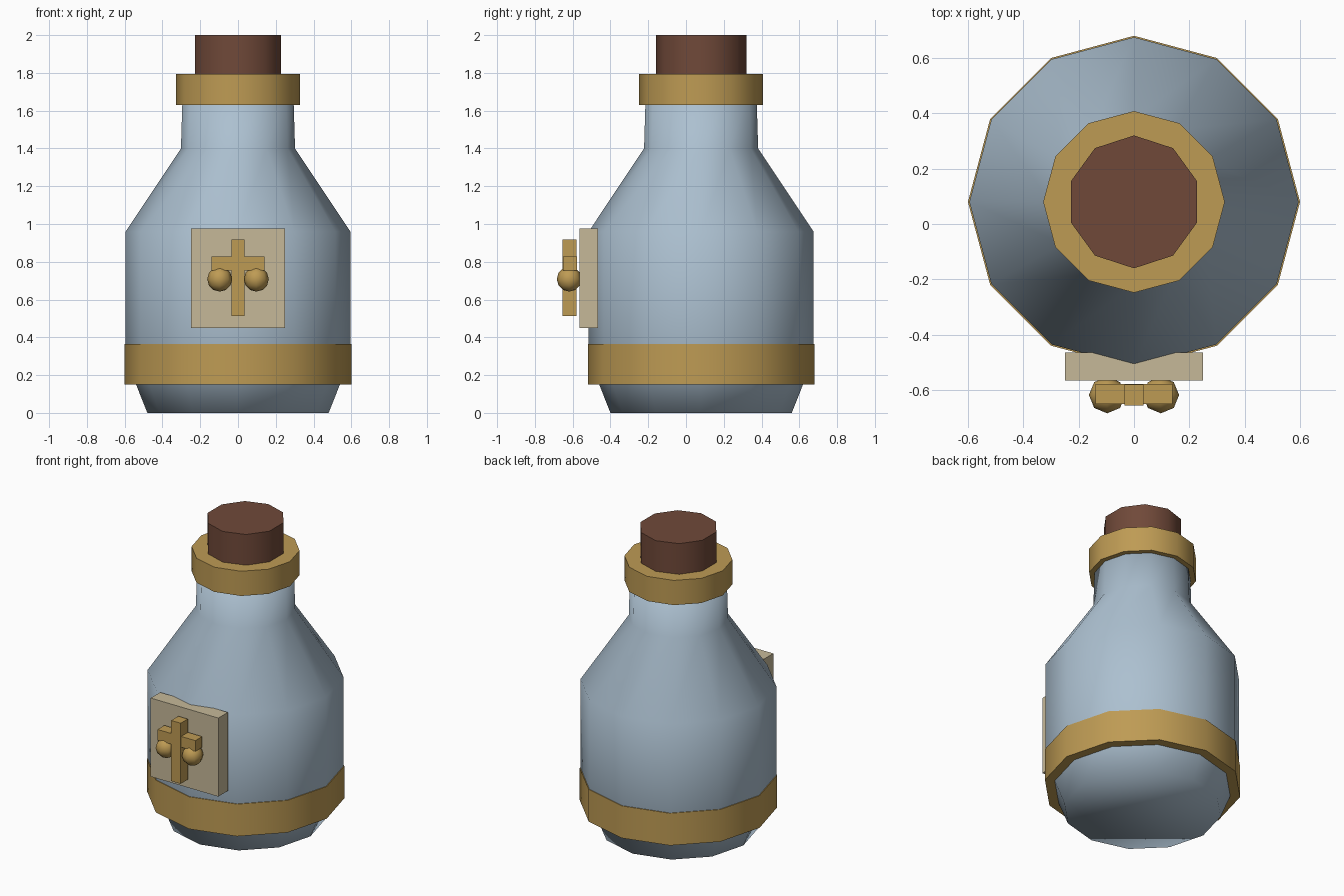
import bpy, bmesh, math
from mathutils import Matrix, Vector

cube = bpy.data.objects.get("Cube")
if cube:
    bpy.data.objects.remove(cube, do_unlink=True)

AXIS_Y = 0.08  # the bottle stands slightly behind the centre


def material(name, rgb):
    mat = bpy.data.materials.new(name)
    mat.use_nodes = True
    linear = [((c / 255 + 0.055) / 1.055) ** 2.4 for c in rgb] + [1]
    mat.diffuse_color = linear
    mat.node_tree.nodes["Principled BSDF"].inputs["Base Color"].default_value = linear
    return mat


glass = material("pale blue glass", (172, 192, 208))
gold = material("gold", (190, 155, 84))
cork = material("brown cork", (112, 73, 57))
paper = material("parchment", (198, 185, 153))


def finish(name, bm, mat, smooth_angle=None):
    bmesh.ops.recalc_face_normals(bm, faces=bm.faces)
    mesh = bpy.data.meshes.new(name)
    bm.to_mesh(mesh)
    bm.free()
    mesh.materials.append(mat)
    obj = bpy.data.objects.new(name, mesh)
    bpy.context.collection.objects.link(obj)
    if smooth_angle:
        bpy.ops.object.select_all(action="DESELECT")
        obj.select_set(True)
        bpy.context.view_layer.objects.active = obj
        bpy.ops.object.shade_smooth_by_angle(angle=math.radians(smooth_angle))
    return obj


def turned(name, profile, sides, mat, smooth_angle):
    """Closed solid of revolution from (radius, height) pairs."""
    bm = bmesh.new()
    rings = []
    for r, z in profile:
        angles = [math.pi / 2 + math.tau * i / sides for i in range(sides)]
        rings.append([bm.verts.new((r * math.cos(a), AXIS_Y + r * math.sin(a), z)) for a in angles])
    for low, high in zip(rings, rings[1:]):
        for i in range(sides):
            j = (i + 1) % sides
            bm.faces.new((low[i], low[j], high[j], high[i]))
    bm.faces.new(rings[0])
    bm.faces.new(rings[-1])
    return finish(name, bm, mat, smooth_angle)


def box(name, low, high, mat):
    low, high = Vector(low), Vector(high)
    bm = bmesh.new()
    place = Matrix.Translation((low + high) / 2) @ Matrix.Diagonal((*(high - low), 1))
    bmesh.ops.create_cube(bm, size=1, matrix=place)
    return finish(name, bm, mat)


# Bottle, bands and stopper
turned("bottle_body", [(0.48, 0), (0.595, 0.29), (0.595, 0.96), (0.302, 1.4), (0.293, 1.7)], 12, glass, 180)
turned("lower_band", [(0.6, 0.15), (0.6, 0.365)], 12, gold, 40)
turned("neck_collar", [(0.328, 1.63), (0.328, 1.795)], 12, gold, 40)
turned("stopper", [(0.24, 1.7), (0.24, 2)], 10, cork, 40)

# Label with raised cross emblem
box("label", (-0.25, -0.565, 0.45), (0.25, -0.465, 0.975), paper)
box("emblem_upright", (-0.035, -0.655, 0.512), (0.035, -0.58, 0.917), gold)
box("emblem_crossbar", (-0.14, -0.65, 0.755), (0.14, -0.578, 0.827), gold)

# Round beads under the crossbar
for side, x in (("left", 0.097), ("right", -0.097)):
    bm = bmesh.new()
    bmesh.ops.create_uvsphere(bm, u_segments=8, v_segments=6, radius=0.066,
                              matrix=Matrix.Translation((x, -0.618, 0.708)))
    finish(side + "_bead", bm, gold, 180)
